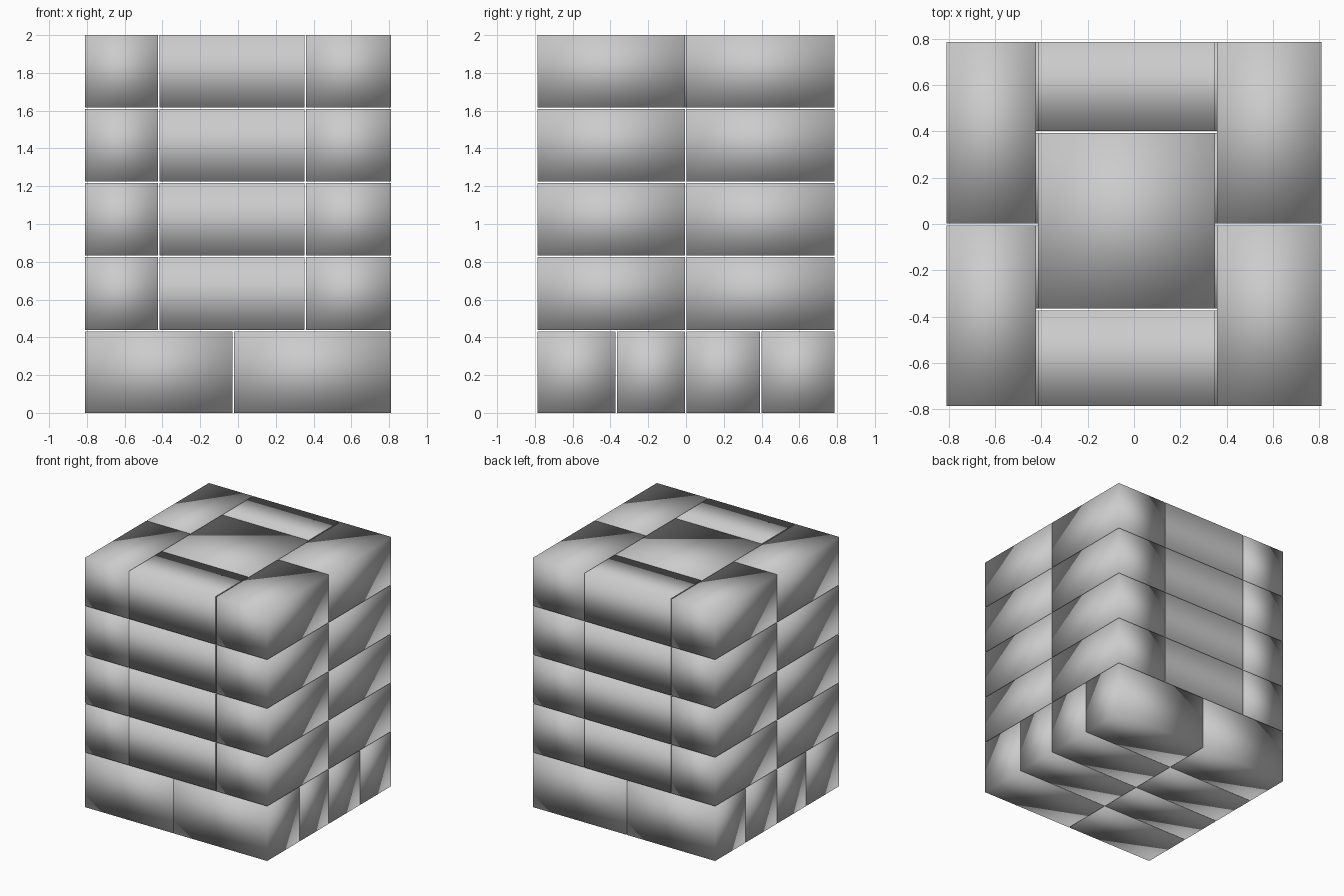
import bpy, bmesh

if "Cube" in bpy.data.objects:
    bpy.data.objects.remove(bpy.data.objects["Cube"])

X, Y = 0.81, 0.787   # half extents of the pillar
G = 0.004            # half of the gap between bricks


def brick(name, x, y, z, hard_ends=False):
    """Smooth shaded box; hard_ends keeps the two hidden x ends sharp."""
    bm = bmesh.new()
    bmesh.ops.create_cube(bm, size=1)
    for v in bm.verts:
        v.co = [r[0] if c < 0 else r[1] for c, r in zip(v.co, (x, y, z))]
    bm.normal_update()
    for f in bm.faces:
        f.smooth = True
        if hard_ends and abs(f.normal.x) > 0.5:
            for e in f.edges:
                e.smooth = False
    mesh = bpy.data.meshes.new(name)
    bm.to_mesh(mesh)
    bm.free()
    bpy.context.collection.objects.link(bpy.data.objects.new(name, mesh))


# Splits between bricks
x_left, x_right, x_base = -0.42, 0.355, -0.024
y_front, y_mid, y_back = -0.37, -0.002, 0.397

# Base course: two columns of four bricks
rows = [-Y - G, y_front, y_mid, y_back, Y + G]
for a, b in zip(rows, rows[1:]):
    for x in ((-X, x_base - G), (x_base + G, X)):
        brick("base_brick", x, (a + G, b - G), (0, 0.432))

# Upper courses: ring of six bricks around a hollow core
for i in range(4):
    z0 = 0.44 + 0.392 * i
    z = (z0, z0 + 0.384)
    for y in ((-Y, y_mid - G), (y_mid + G, Y)):
        brick("left_brick", (-X, x_left - G), y, z)
        brick("right_brick", (x_right + G, X), y, z)
    for y in ((-Y, y_front - G), (y_back + G, Y)):
        brick("middle_brick", (x_left + G, x_right - G), y, z, True)

# Cap filling the core of the top course
brick("cap_brick", (x_left + G, x_right - G), (y_front + G, y_back - G), z)
